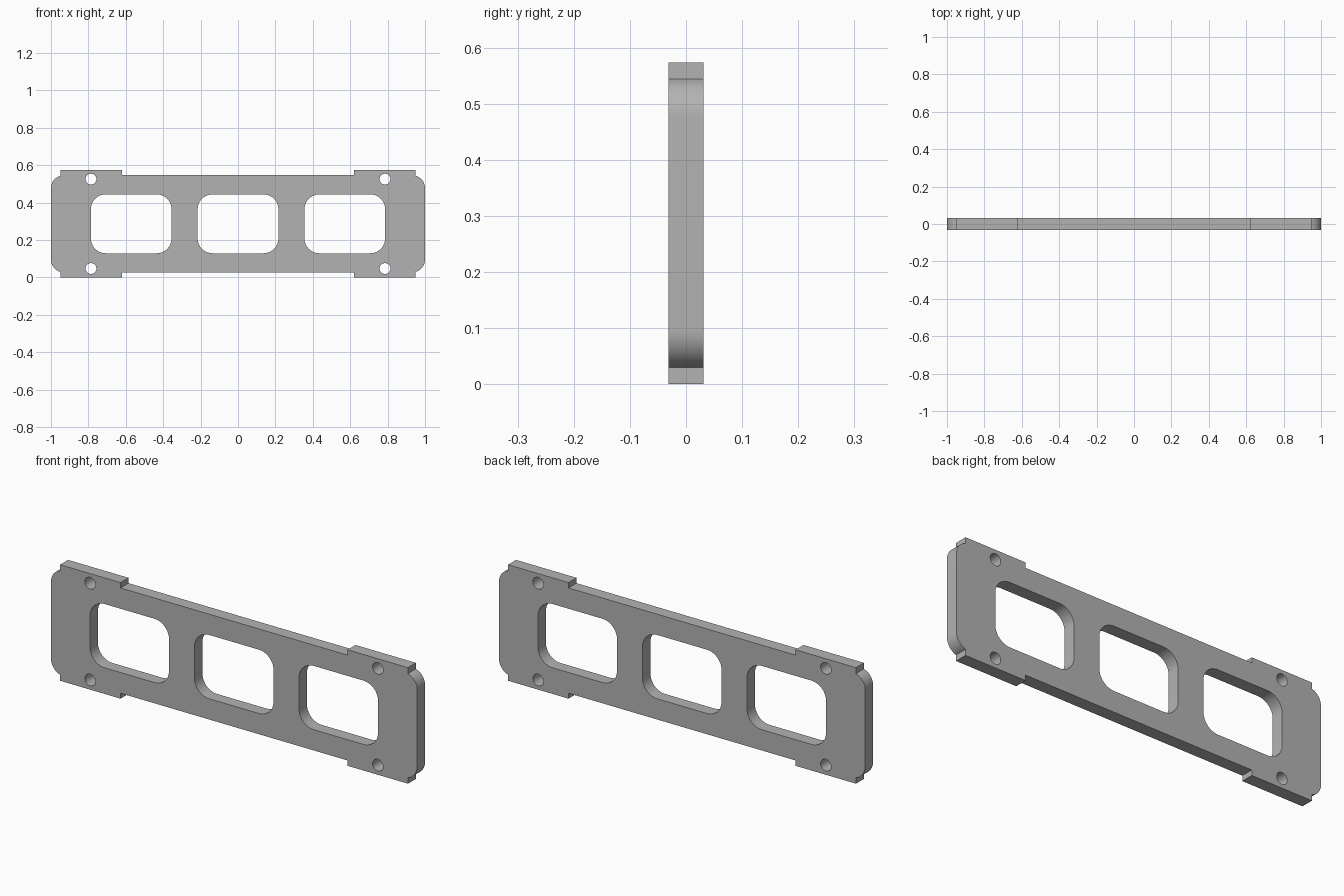
import bpy, bmesh
from math import sin, cos, pi

if "Cube" in bpy.data.objects:
    bpy.data.objects.remove(bpy.data.objects["Cube"], do_unlink=True)

H, T = 0.573, 0.062          # height and thickness
MID = H / 2

grey = bpy.data.materials.new("plain grey")
grey.use_nodes = True
grey.diffuse_color = (0.45, 0.45, 0.45, 1)
grey.node_tree.nodes["Principled BSDF"].inputs["Base Color"].default_value = (0.45, 0.45, 0.45, 1)


def arc(cx, cz, r, a0, a1, n):
    return [(cx + r * cos(a0 + (a1 - a0) * i / n), cz + r * sin(a0 + (a1 - a0) * i / n))
            for i in range(n + 1)]


def rounded_rect(cx, w, h, r):
    pts = []
    for k, (sx, sz) in enumerate([(1, 1), (-1, 1), (-1, -1), (1, -1)]):
        pts += arc(cx + sx * (w / 2 - r), sz * (h / 2 - r), r, k * pi / 2, (k + 1) * pi / 2, 10)
    return pts


# Upper right quarter of the outline, mirrored into the full loop
quarter = arc(0.93, 0.19, 0.07, 0, 1.281, 10)
quarter += [(0.95, MID), (0.62, MID), (0.62, 0.26)]
upper = quarter + [(-x, z) for x, z in reversed(quarter)]
outline = upper + [(x, -z) for x, z in reversed(upper)]

# Three windows and four screw holes
loops = [outline]
loops += [rounded_rect(x, 0.432, 0.315, 0.08) for x in (-0.571, 0, 0.571)]
loops += [arc(x, z, 0.029, 0, 2 * pi, 24)[:-1] for x in (-0.786, 0.786) for z in (-0.239, 0.239)]

# Fill the flat profile, then extrude it to full thickness
bm = bmesh.new()
edges = []
for pts in loops:
    vs = [bm.verts.new((x, -T / 2, z + MID)) for x, z in pts]
    edges += [bm.edges.new((a, b)) for a, b in zip(vs, vs[1:] + vs[:1])]
bmesh.ops.triangle_fill(bm, use_beauty=True, edges=edges, normal=(0, -1, 0))
ext = bmesh.ops.extrude_face_region(bm, geom=bm.faces[:], use_keep_orig=True)
bmesh.ops.translate(bm, vec=(0, T, 0),
                    verts=[g for g in ext["geom"] if isinstance(g, bmesh.types.BMVert)])
bmesh.ops.recalc_face_normals(bm, faces=bm.faces[:])

mesh = bpy.data.meshes.new("slotted_plate")
bm.to_mesh(mesh)
bm.free()
mesh.materials.append(grey)
plate = bpy.data.objects.new("slotted_plate", mesh)
bpy.context.collection.objects.link(plate)
bpy.context.view_layer.objects.active = plate
plate.select_set(True)
bpy.ops.object.shade_smooth_by_angle(angle=pi / 6)
